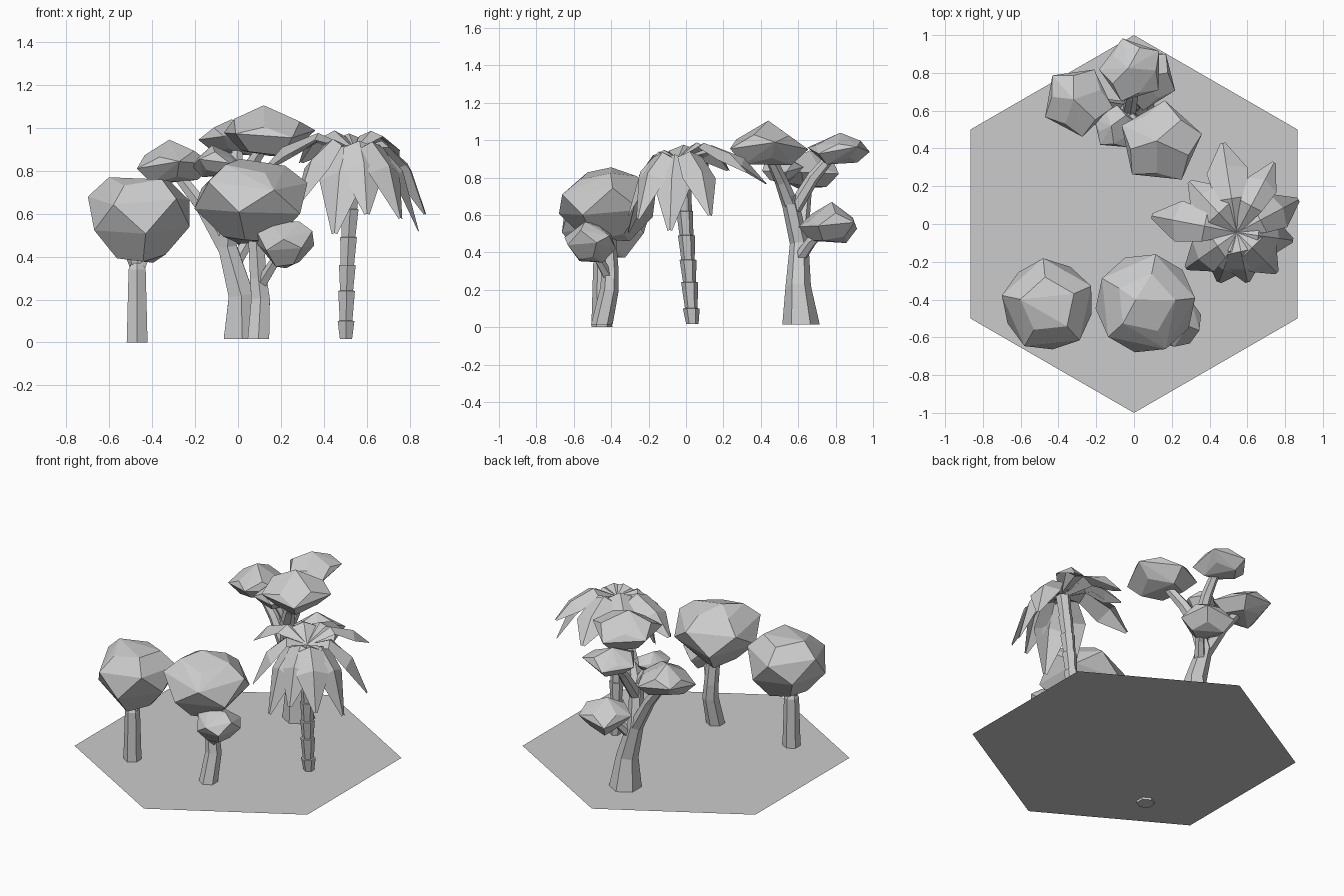
import bpy, bmesh, math
from mathutils import Vector

if "Cube" in bpy.data.objects:
    bpy.data.objects.remove(bpy.data.objects["Cube"])

GREY = bpy.data.materials.new("pale_grey")
GREY.diffuse_color = (0.6, 0.6, 0.6, 1)
GREY.use_nodes = True
GREY.node_tree.nodes["Principled BSDF"].inputs["Base Color"].default_value = GREY.diffuse_color
GROUND = 0.015


def finish(name, bm, closed=True):
    if closed:
        bmesh.ops.recalc_face_normals(bm, faces=bm.faces)
    me = bpy.data.meshes.new(name)
    bm.to_mesh(me)
    bm.free()
    me.materials.append(GREY)
    ob = bpy.data.objects.new(name, me)
    bpy.context.collection.objects.link(ob)
    return ob


def tube(name, path, sides=6, level=False):
    """Faceted limb through points (x, y, z, radius)."""
    bm = bmesh.new()
    pts = [Vector(p[:3]) for p in path]
    rings = []
    for i, p in enumerate(path):
        t = (pts[min(i + 1, len(pts) - 1)] - pts[max(i - 1, 0)]).normalized()
        if level or i == 0 and p[2] < 0.1:
            t = Vector((0, 0, 1))
        u = Vector((0, 1, 0)).cross(t)
        u = u.normalized() if u.length > 0.2 else Vector((1, 0, 0))
        v = t.cross(u)
        rings.append([bm.verts.new(pts[i] + p[3] * (u * math.cos(a) + v * math.sin(a)))
                      for a in (math.tau * (k + 0.5) / sides for k in range(sides))])
    for r, s in zip(rings, rings[1:]):
        for k in range(sides):
            n = (k + 1) % sides
            bm.faces.new((r[k], r[n], s[n], s[k]))
    bm.faces.new(rings[0][::-1])
    bm.faces.new(rings[-1])
    return finish(name, bm)


def canopy(name, cx, cy, rings, phase, n=5, apex=None):
    """Convex faceted crown from rings (z, radius, phase offset in degrees)."""
    bm = bmesh.new()
    for z, r, off in rings:
        for k in range(n):
            a = math.radians(phase + off) + math.tau * k / n
            bm.verts.new((cx + r * math.cos(a), cy + r * math.sin(a),
                          z + 0.02 * math.sin(a * 2 + cx * 9)))
    if apex:
        bm.verts.new(apex)
    out = bmesh.ops.convex_hull(bm, input=bm.verts)
    junk = [g for g in out["geom_interior"] if isinstance(g, bmesh.types.BMVert)]
    bmesh.ops.delete(bm, geom=junk, context="VERTS")
    bmesh.ops.dissolve_limit(bm, angle_limit=math.radians(7), verts=bm.verts, edges=bm.edges)
    return finish(name, bm)


# hexagonal ground plate
bm = bmesh.new()
bm.faces.new([bm.verts.new((math.cos(a), math.sin(a), GROUND))
              for a in (math.radians(30 + 60 * k) for k in range(6))])
finish("ground_plate", bm, False)

# left round tree
tube("left_trunk", [(-.47, -.45, 0, .056), (-.47, -.45, .34, .046), (-.47, -.45, .37, .03)])
tube("left_fork_a", [(-.465, -.45, .32, .025), (-.52, -.45, .45, .022)], 5)
tube("left_fork_b", [(-.465, -.45, .32, .025), (-.41, -.43, .45, .022)], 5)
canopy("left_crown", -.455, -.43,
       [(.39, .12, 0), (.52, .235, 0), (.66, .25, 36), (.75, .15, 36)], 60)

# middle round tree
tube("middle_trunk", [(.095, -.45, GROUND, .058), (.105, -.41, .2, .05),
                      (.095, -.405, .3, .045), (.08, -.42, .55, .04)])
tube("middle_branch", [(.1, -.41, .26, .03), (.2, -.5, .42, .022)], 5)
canopy("middle_crown", .06, -.42,
       [(.48, .13, 0), (.61, .265, 0), (.73, .265, 36), (.81, .16, 36)], 42, 5, (.01, -.4, .855))
canopy("middle_small_crown", .22, -.515,
       [(.365, .07, 0), (.44, .14, 0), (.5, .135, 36), (.545, .07, 36)], 15)

# spreading back tree: trunk and limbs
tube("back_trunk", [(.02, .615, GROUND, .1), (.015, .6, .22, .068),
                    (-.05, .605, .45, .05), (-.02, .55, .7, .045)])
limbs = {
    "left": [(-.05, .605, .43, .045), (-.17, .63, .64, .036), (-.31, .65, .82, .028)],
    "front": [(-.03, .56, .65, .045), (.03, .51, .78, .036), (.13, .44, .93, .028)],
    "rear": [(-.03, .57, .62, .04), (-.01, .68, .8, .034), (0, .79, .93, .026)],
    "inner": [(-.02, .55, .68, .03), (-.09, .51, .83, .024)],
    "low": [(-.02, .6, .36, .035), (.04, .67, .46, .03), (.09, .76, .54, .024)],
}
for key, path in limbs.items():
    tube("back_limb_" + key, path, 6)

# spreading back tree: flat-bottomed leaf pads (x, y, z low, z high, radius, phase)
pads = {
    "left": (-.3, .65, .76, .945, .19, 62),
    "rear": (-.01, .815, .89, 1.04, .175, 35),
    "front": (.14, .43, .885, 1.105, .225, 12),
    "inner": (-.1, .51, .79, .92, .12, 85),
    "low": (.06, .77, .47, .67, .17, 50),
}
for key, (x, y, lo, hi, r, ph) in pads.items():
    h = hi - lo
    canopy("back_pad_" + key, x, y,
           [(lo, r * .6, 0), (lo + h * .38, r, 0), (lo + h * .62, r * .72, 36)],
           ph, 5, (x - .02, y + .01, hi))

# palm trunk: stacked segments flaring upward
levels = [GROUND, .1, .24, .36, .49, .62, .75, .89]
path = []
for i, (a, b) in enumerate(zip(levels, levels[1:])):
    for z, r in ((a, .033 + .001 * i), (b, .045)):
        f = z / .89
        path.append((.503 + .04 * f * f, .035 - .06 * f, z + (.002 if r < .045 else 0), r))
tube("palm_trunk", path, 6, True)

# palm fronds: creased, arching blades (direction, reach, tip height, half width)
HUB = Vector((.545, -.045, .9))
fronds = [(169, .46, .78, .11), (133, .37, .84, .10), (99, .48, .77, .11), (62, .42, .83, .085),
          (28, .37, .60, .10), (-8, .30, .52, .10), (-45, .30, .58, .10),
          (-78, .27, .60, .10), (-110, .28, .51, .11), (-145, .33, .64, .10)]
for i, (deg, reach, tip, w) in enumerate(fronds):
    d = Vector((math.cos(math.radians(deg)), math.sin(math.radians(deg)), 0))
    s = Vector((-d.y, d.x, 0))
    drop = HUB.z - tip
    lift = max(.02, .10 - drop * .2)
    # (fraction of reach, height, width share)
    prof = [(0, 0, .12), (.38, lift, .75), (.75, lift * .6 - drop * .3, 1), (1, -drop, .12)]
    bm = bmesh.new()
    rows = []
    for f, h, k in prof:
        mid = HUB + d * reach * f + Vector((0, 0, h))
        side = s * w * k
        sag = Vector((0, 0, -.4 * w * k)) - d * (.03 if f == .75 else 0)
        rows.append([bm.verts.new(p) for p in (mid - side + sag, mid, mid + side + sag)])
    for a, b in zip(rows, rows[1:]):
        for k in (0, 1):
            bm.faces.new((a[k], b[k], b[k + 1], a[k + 1]))
    finish("palm_frond_%d" % (i + 1), bm, False)
